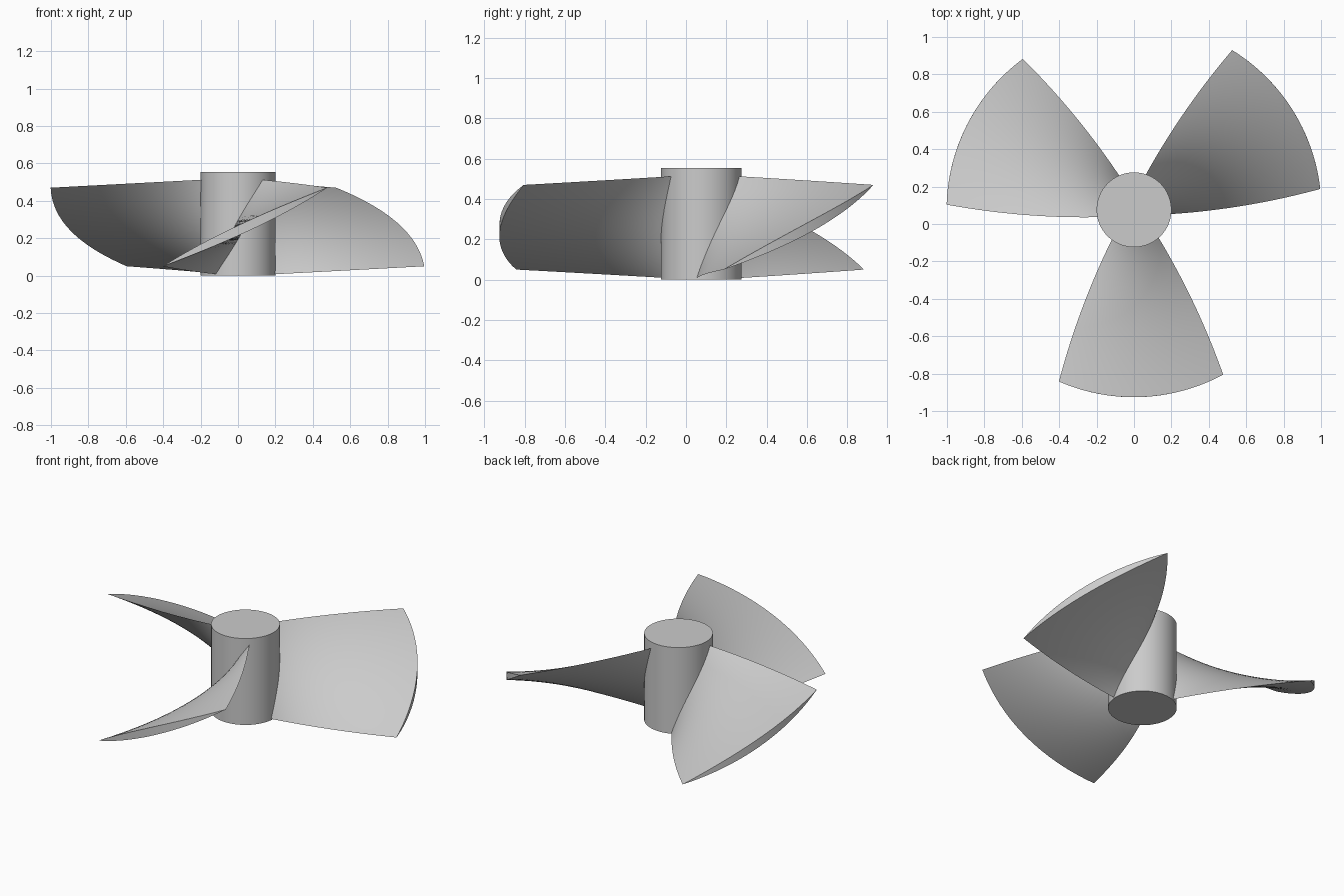
import bpy
import bmesh
from math import sin, cos, pi, radians, hypot

cube = bpy.data.objects.get("Cube")
if cube:
    bpy.data.objects.remove(cube, do_unlink=True)

HUB_Y, HUB_R, HUB_H = 0.076, 0.2, 0.555
TIP_R, MID_Z, THICK = 1.002, 0.26, 0.05
RINGS, CHORD = 20, 24

metal = bpy.data.materials.new("grey metal")
metal.use_nodes = True
grey = (0.6, 0.6, 0.6, 1)
metal.diffuse_color = grey
metal.node_tree.nodes["Principled BSDF"].inputs["Base Color"].default_value = grey


def lerp(a, b, t):
    return a + (b - a) * t


def finish(bm, name):
    bmesh.ops.recalc_face_normals(bm, faces=bm.faces)
    mesh = bpy.data.meshes.new(name)
    bm.to_mesh(mesh)
    bm.free()
    obj = bpy.data.objects.new(name, mesh)
    bpy.context.collection.objects.link(obj)
    mesh.materials.append(metal)
    bpy.ops.object.select_all(action="DESELECT")
    obj.select_set(True)
    bpy.context.view_layer.objects.active = obj
    bpy.ops.object.shade_smooth_by_angle(angle=radians(30))
    return obj


def section(r):
    """Lens-shaped blade section as (arc length, height) pairs."""
    t = (r - HUB_R) / (TIP_R - HUB_R)
    half_w = lerp(0.136, 0.455, t) + 0.08 * t * (1 - t)
    half_z = lerp(0.2525, 0.21, t)
    length = hypot(half_w, half_z)
    for i in range(2 * CHORD):
        a = pi * i / CHORD
        u = cos(a)
        # Upper face for the first half of the loop, lower face for the rest
        side = 1 if i <= CHORD else -1
        bulge = side * THICK / 2 * (1 - u * u)
        yield (u * half_w - bulge * half_z / length,
               MID_Z + u * half_z + bulge * half_w / length)


def make_blade(name, heading):
    bm = bmesh.new()
    loops = []
    for k in range(RINGS + 1):
        r = lerp(HUB_R - 0.03, TIP_R, k / RINGS)
        loop = []
        # Wrap each section around the hub axis
        for s, z in section(r):
            a = heading + s / r
            loop.append(bm.verts.new((r * cos(a), HUB_Y + r * sin(a), z)))
        loops.append(loop)
    n = 2 * CHORD
    for low, high in zip(loops, loops[1:]):
        for i in range(n):
            j = (i + 1) % n
            bm.faces.new((low[i], low[j], high[j], high[i]))
    # Close root and tip with strips across the lens
    for loop in (loops[0], loops[-1]):
        for i in range(CHORD):
            quad = [loop[i], loop[i + 1], loop[-i - 1], loop[-i]]
            bm.faces.new(list(dict.fromkeys(quad)))
    return finish(bm, name)


# Hub
hub_mesh = bmesh.new()
bmesh.ops.create_cone(hub_mesh, cap_ends=True, segments=64,
                      radius1=HUB_R, radius2=HUB_R, depth=HUB_H)
bmesh.ops.translate(hub_mesh, verts=hub_mesh.verts, vec=(0, HUB_Y, HUB_H / 2))
finish(hub_mesh, "hub")

# Three twisted blades
for i, label in enumerate(("front_blade", "left_blade", "right_blade")):
    make_blade(label, radians(-87.6 + 120 * i))
